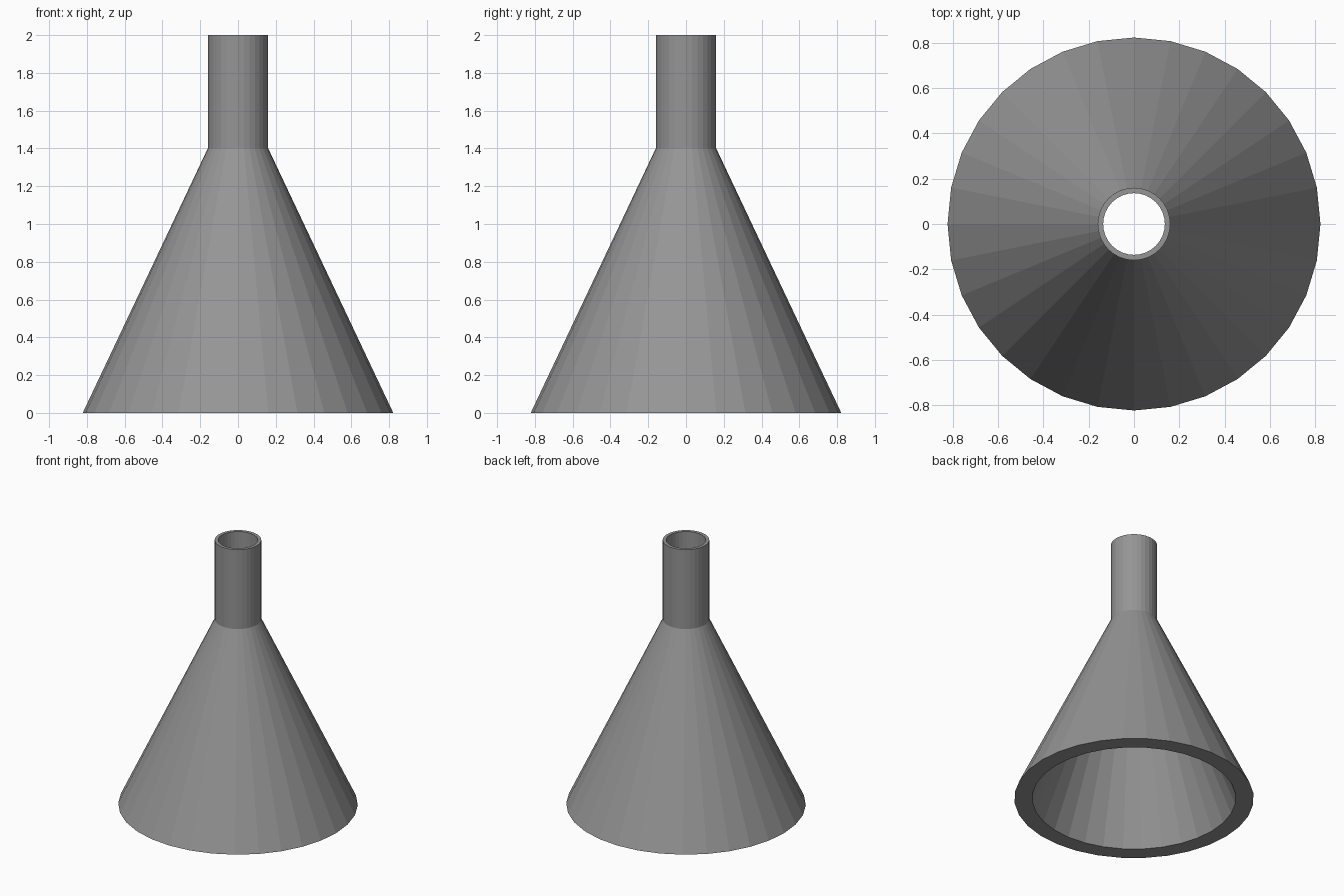
import bpy, bmesh, math

if "Cube" in bpy.data.objects:
    bpy.data.objects.remove(bpy.data.objects["Cube"])

SIDES = 32
BASE_R, NECK_R, WALL = 0.822, 0.16, 0.85   # wall: inner radius as a fraction of outer
NECK_Z, TOP_Z = 1.4, 2.0

grey = bpy.data.materials.new("mid grey")
grey.diffuse_color = (0.3, 0.3, 0.3, 1)
grey.use_nodes = True
grey.node_tree.nodes["Principled BSDF"].inputs["Base Color"].default_value = grey.diffuse_color


def lathe(name, profile):
    """Spin a closed (radius, z) profile around z with flat facets."""
    bm = bmesh.new()
    rings = []
    for r, z in profile:
        rings.append([bm.verts.new((r * math.cos(2 * math.pi * i / SIDES),
                                    r * math.sin(2 * math.pi * i / SIDES), z))
                      for i in range(SIDES)])
    for k, ring in enumerate(rings):
        nxt = rings[(k + 1) % len(rings)]
        for i in range(SIDES):
            j = (i + 1) % SIDES
            bm.faces.new((ring[i], ring[j], nxt[j], nxt[i]))
    bmesh.ops.recalc_face_normals(bm, faces=bm.faces)
    mesh = bpy.data.meshes.new(name)
    bm.to_mesh(mesh)
    bm.free()
    mesh.materials.append(grey)
    obj = bpy.data.objects.new(name, mesh)
    bpy.context.collection.objects.link(obj)
    return obj


# Hollow funnel: cone and neck outside, then back down the inside
outer = [(BASE_R, 0), (NECK_R, NECK_Z), (NECK_R, TOP_Z)]
inner = [(r * WALL, z) for r, z in reversed(outer)]
lathe("funnel", outer + inner)
